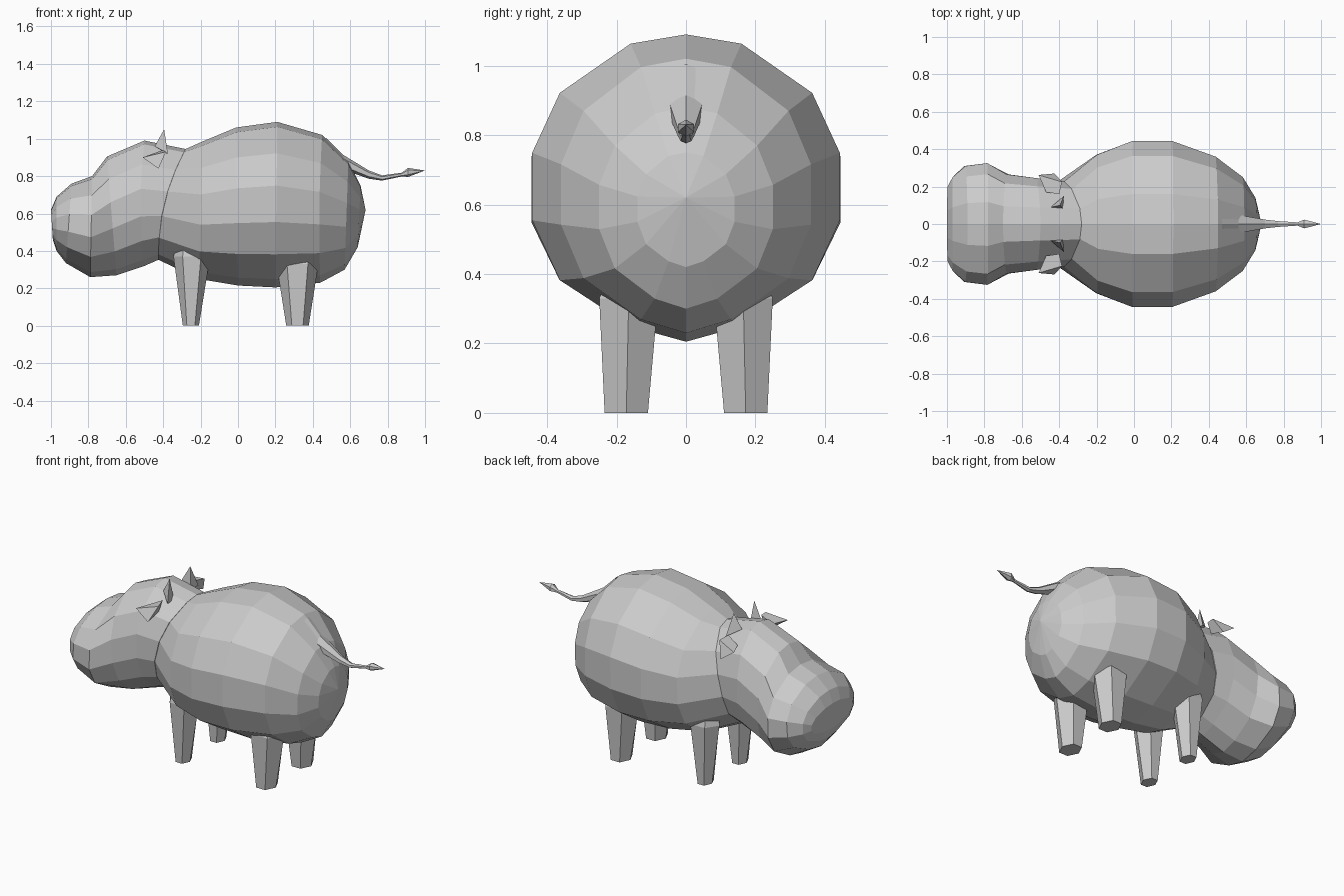
import bpy, bmesh, math

if "Cube" in bpy.data.objects:
    bpy.data.objects.remove(bpy.data.objects["Cube"])

hide = bpy.data.materials.new("grey_hide")
hide.diffuse_color = (0.6, 0.6, 0.6, 1)
hide.use_nodes = True
hide.node_tree.nodes["Principled BSDF"].inputs["Base Color"].default_value = hide.diffuse_color

# Half of the rounded cross-section, top to bottom (unit size)
HALF = [(0, 1), (.36, .94), (.82, .62), (1, .23), (1, -.21), (.82, -.6), (.36, -.9), (0, -1)]
SECTION = HALF + [(-y, z) for y, z in HALF[-2:0:-1]]


def finish(name, bm):
    bmesh.ops.recalc_face_normals(bm, faces=bm.faces)
    mesh = bpy.data.meshes.new(name)
    bm.to_mesh(mesh)
    bm.free()
    mesh.materials.append(hide)
    obj = bpy.data.objects.new(name, mesh)
    bpy.context.collection.objects.link(obj)
    return obj


def loft(name, rings):
    """Skin a list of equal rings; a last ring with one point closes to a tip."""
    bm = bmesh.new()
    vs = [[bm.verts.new(p) for p in r] for r in rings]
    for a, b in zip(vs, vs[1:]):
        n = len(a)
        for i in range(n):
            j = (i + 1) % n
            if len(b) == 1:
                bm.faces.new((a[i], a[j], b[0]))
            else:
                bm.faces.new((a[i], a[j], b[j], b[i]))
    for r in (vs[0], vs[-1]):
        if len(r) > 2:
            bm.faces.new(r)
    return finish(name, bm)


def section(x_top, x_bot, z_bot, z_top, half_w, bow=0):
    """Rounded ring across the body, leaning from x_bot to x_top and bowed at mid height."""
    cz, h = (z_bot + z_top) / 2, (z_top - z_bot) / 2
    return [(x_bot + (x_top - x_bot) * (z + 1) / 2 - bow * (1 - z * z), y * half_w, cz + z * h)
            for y, z in SECTION]


# Barrel-shaped body with rounded rump
loft("body", [section(*s) for s in (
    (-.28, -.43, .355, .945, .222, .045), (-.19, -.21, .25, .985, .37), (-.01, 0, .215, 1.06, .445),
    (.21, .2, .205, 1.09, .443), (.45, .44, .23, 1.02, .36, .01), (.59, .57, .30, .88, .25),
    (.655, .64, .42, .75, .14))] + [[(.682, 0, .62)]])

# Head with a broad muzzle
loft("head", [section(*s) for s in (
    (-.28, -.42, .355, .945, .23, .045), (-.5, -.50, .32, .99, .245, .02), (-.70, -.65, .27, .905, .265),
    (-.78, -.79, .26, .80, .325), (-.89, -.92, .335, .76, .31), (-.97, -.97, .40, .69, .25),
    (-1, -.99, .46, .62, .20))])


# Tapered six-sided legs
def leg_ring(cx, cy, rx, ry, z):
    return [(cx + rx * math.cos(a), cy + ry * math.sin(a), z)
            for a in (math.radians(60 * k) for k in range(6))]


for side, label in ((-1, "right"), (1, "left")):
    loft("front_leg_" + label, [leg_ring(-.252, side * .168, .043, .055, 0),
                                leg_ring(-.247, side * .168, .098, .085, .37),
                                leg_ring(-.247, side * .15, .08, .08, .45)])
    loft("rear_leg_" + label, [leg_ring(.318, side * .172, .06, .072, 0),
                               leg_ring(.318, side * .165, .112, .098, .33),
                               leg_ring(.318, side * .14, .09, .08, .42)])
    # Ear with an upright point and an outward point
    loft("ear_upper_" + label, [[(-.445, side * .09, .96), (-.38, side * .08, .92),
                                 (-.375, side * .15, .92)], [(-.395, side * .10, 1.05)]])
    loft("ear_lower_" + label, [[(-.40, side * .16, .94), (-.47, side * .17, .90), (-.42, side * .17, .87)],
                                [(-.385, side * .225, .93), (-.51, side * .262, .90), (-.425, side * .27, .84)]])

# Tail with a pointed tuft
tail = [(.47, .965, .06, .04), (.56, .875, .056, .04), (.70, .808, .027, .022),
        (.77, .79, .018, .014), (.875, .808, .010, .010), (.91, .82, .027, .024)]
loft("tail", [[(x, w * math.cos(a), z + h * math.sin(a))
               for a in (math.radians(60 * k + 30) for k in range(6))]
              for x, z, w, h in tail] + [[(1, 0, .83)]])
